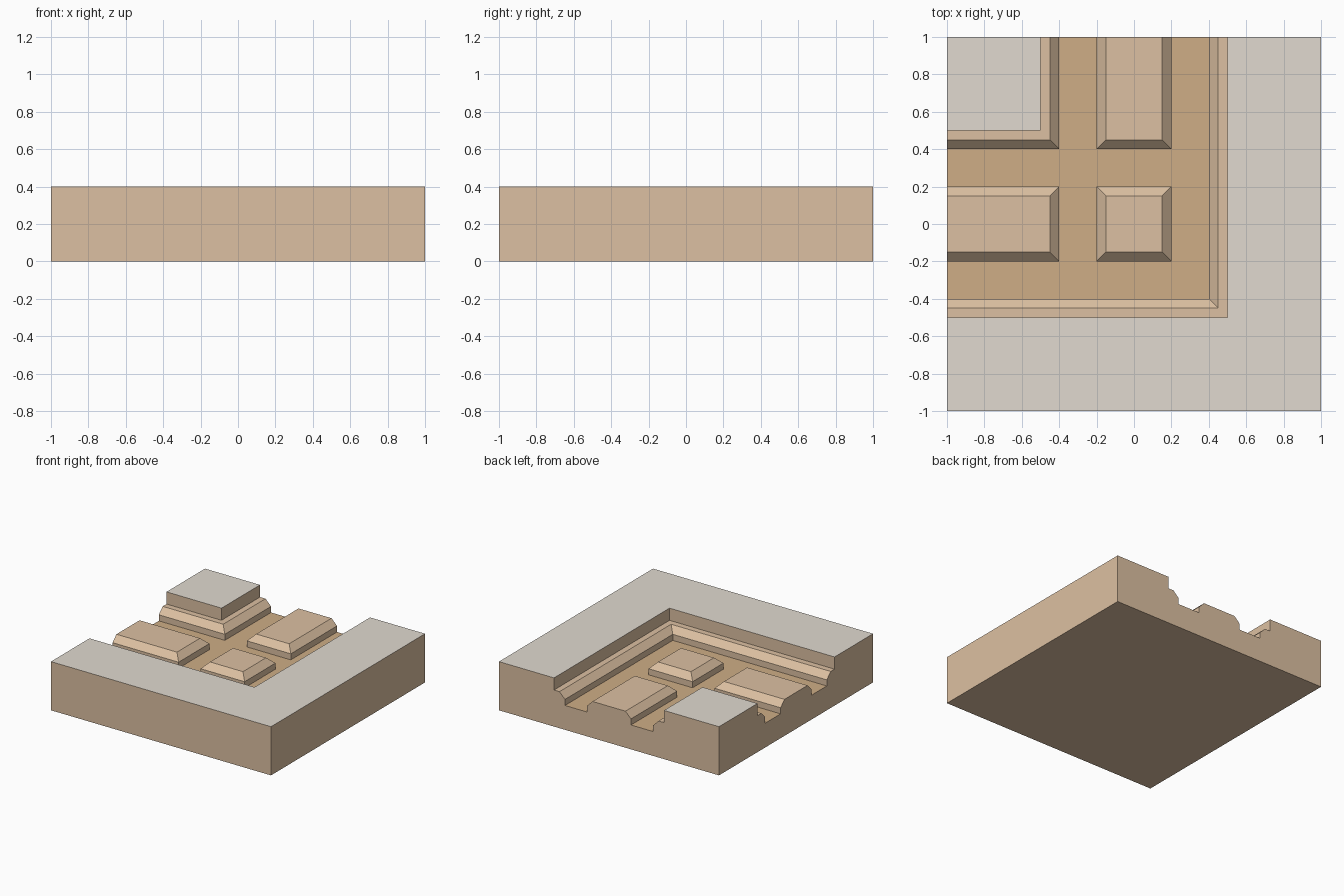
import bpy, bmesh

if "Cube" in bpy.data.objects:
    bpy.data.objects.remove(bpy.data.objects["Cube"])


def material(name, rgb):
    m = bpy.data.materials.new(name)
    m.diffuse_color = (*rgb, 1)
    m.use_nodes = True
    m.node_tree.nodes["Principled BSDF"].inputs["Base Color"].default_value = m.diffuse_color
    return m


def loft(name, rings):
    """Solid skinned through matching closed rings, capped at both ends."""
    bm = bmesh.new()
    loops = [[bm.verts.new(p) for p in ring] for ring in rings]
    n = len(loops[0])
    for a, b in zip(loops, loops[1:]):
        for i in range(n):
            j = (i + 1) % n
            bm.faces.new((a[i], a[j], b[j], b[i]))
    bm.faces.new(loops[0])
    bm.faces.new(loops[-1])
    bmesh.ops.recalc_face_normals(bm, faces=bm.faces)
    me = bpy.data.meshes.new(name)
    bm.to_mesh(me)
    bm.free()
    ob = bpy.data.objects.new(name, me)
    bpy.context.collection.objects.link(ob)
    return ob


# Square slab
slab = loft("corner_tile", [[(-1, -1, z), (1, -1, z), (1, 1, z), (-1, 1, z)]
                            for z in (0, 0.4)])

# Bending channel: rim, chamfered ledge, groove, raised middle ridge (d, z)
half = [(0.5, 0.5), (0.5, 0.3), (0.45, 0.3), (0.4, 0.25), (0.4, 0.2),
        (0.2, 0.2), (0.2, 0.25), (0.15, 0.3)]
section = half + [(-d, z) for d, z in reversed(half)]
channel = loft("channel_cutter", [
    [(-1.1, -d, z) for d, z in section],
    [(d, -d, z) for d, z in section],
    [(d, 1.1, z) for d, z in section]])

# Cross gaps that separate the centre block from the two arms
gap = [(-0.5, 0.35), (-0.4, 0.25), (-0.4, 0.2),
       (-0.2, 0.2), (-0.2, 0.25), (-0.1, 0.35)]
gap_left = loft("left_gap_cutter", [[(x, y, z) for x, z in gap] for y in (-0.3, 0.3)])
gap_back = loft("back_gap_cutter", [[(x, -y, z) for y, z in gap] for x in (-0.3, 0.3)])

# Carve the slab, then drop the cutters
for cutter in (channel, gap_left, gap_back):
    mod = slab.modifiers.new(cutter.name, 'BOOLEAN')
    mod.operation = 'DIFFERENCE'
    mod.solver = 'EXACT'
    mod.object = cutter
carved = bpy.data.meshes.new_from_object(
    slab.evaluated_get(bpy.context.evaluated_depsgraph_get()))
slab.modifiers.clear()
slab.data = carved
for cutter in (channel, gap_left, gap_back):
    bpy.data.objects.remove(cutter)

# Colours: tan body, pale top, darker groove floor
carved.materials.clear()
for m in (material("tan", (0.72, 0.53, 0.36)),
          material("pale_top", (0.75, 0.70, 0.63)),
          material("groove_floor", (0.62, 0.42, 0.24))):
    carved.materials.append(m)
for p in carved.polygons:
    up = p.normal.z > 0.9
    p.material_index = 1 if up and p.center.z > 0.35 else 2 if up and p.center.z < 0.25 else 0
    p.use_smooth = False
